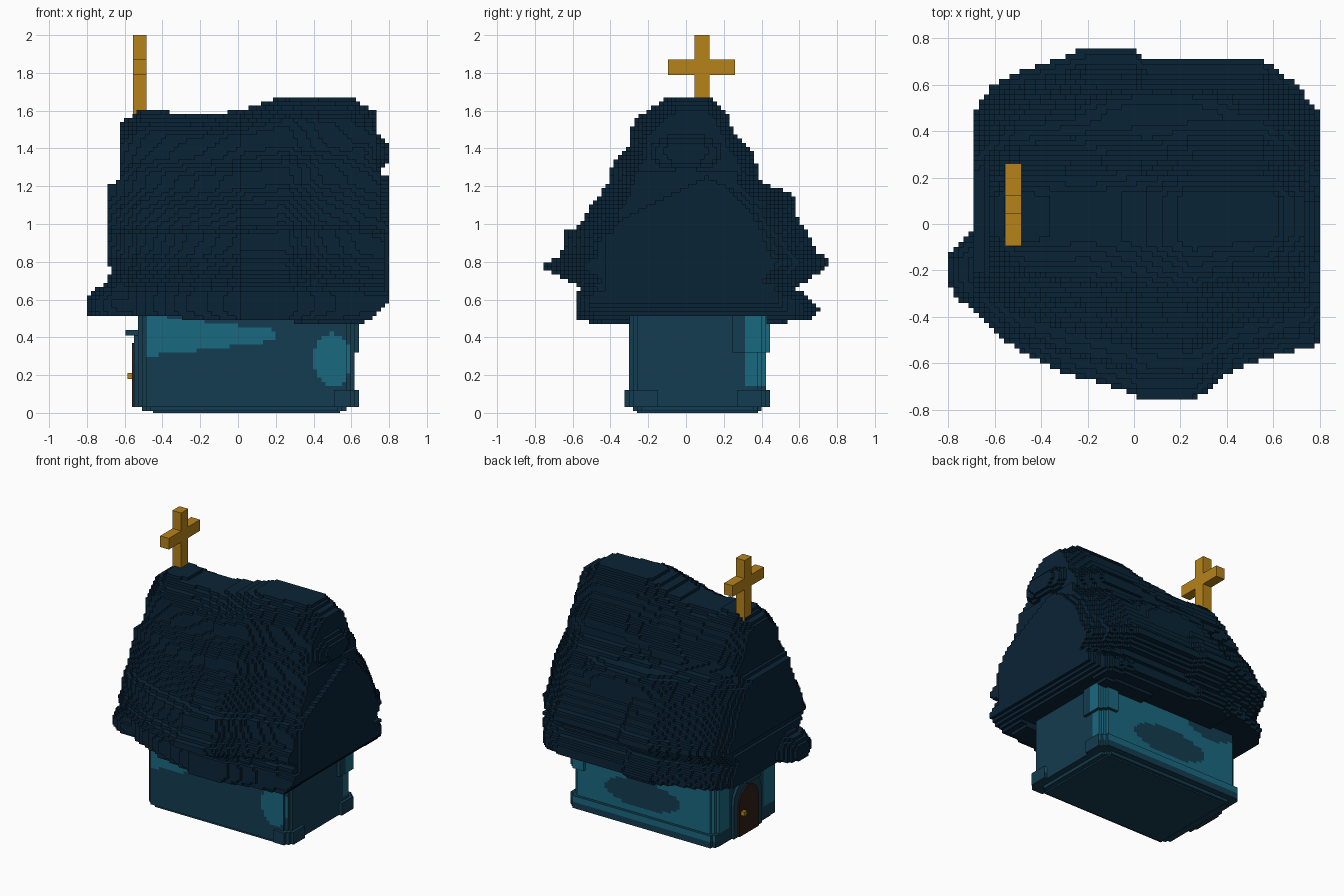
import bpy, math

if "Cube" in bpy.data.objects:
    bpy.data.objects.remove(bpy.data.objects["Cube"])

S = 0.022  # block size


def material(name, rgb):
    m = bpy.data.materials.new(name)
    m.diffuse_color = (*rgb, 1)
    m.use_nodes = True
    m.node_tree.nodes["Principled BSDF"].inputs["Base Color"].default_value = m.diffuse_color
    return m


THATCH = material("thatch", (0.003, 0.017, 0.037))
PLASTER = material("plaster", (0.007, 0.045, 0.08))
LIGHT = material("light_plaster", (0.01, 0.14, 0.215))
DOOR = material("door_wood", (0.03, 0.014, 0.008))
GOLD = material("gold", (0.47, 0.225, 0.01))


def lerp(table, t):
    """Piecewise linear lookup in a sorted list of (t, value) points."""
    if t <= table[0][0]:
        return table[0][1]
    for (a, va), (b, vb) in zip(table, table[1:]):
        if t <= b:
            return va + (vb - va) * (t - a) / (b - a)
    return table[-1][1]


def blocks(name, lo, hi, inside, mats, pick=None):
    """Blocky shell of the solid described by inside(x, y, z)."""
    n = [round((hi[i] - lo[i]) / S) for i in range(3)]
    st = [(hi[i] - lo[i]) / n[i] for i in range(3)]

    def centre(c):
        return [lo[i] + (c[i] + 0.5) * st[i] for i in range(3)]
    solid = {(i, j, k) for i in range(n[0]) for j in range(n[1]) for k in range(n[2])
             if inside(*centre((i, j, k)))}
    index, faces, slots = {}, [], []
    for c in solid:
        for ax in range(3):
            for d in (0, 1):
                nb = list(c)
                nb[ax] += 2 * d - 1
                if tuple(nb) in solid:
                    continue
                u, v = (ax + 1) % 3, (ax + 2) % 3
                ring = [(0, 0), (1, 0), (1, 1), (0, 1)]
                face = []
                for p, q in ring if d else ring[::-1]:
                    w = list(c)
                    w[ax] += d
                    w[u] += p
                    w[v] += q
                    face.append(index.setdefault(tuple(w), len(index)))
                faces.append(face)
                slots.append(pick(*centre(c), ax, d) if pick else 0)
    verts = [[lo[i] + w[i] * st[i] for i in range(3)] for w in index]
    me = bpy.data.meshes.new(name)
    me.from_pydata(verts, [], faces)
    for m in mats:
        me.materials.append(m)
    me.polygons.foreach_set("material_index", slots)
    bpy.context.collection.objects.link(bpy.data.objects.new(name, me))


def box(name, x, y, z, mat):
    bpy.ops.mesh.primitive_cube_add(size=1, location=[sum(a) / 2 for a in (x, y, z)])
    ob = bpy.context.object
    ob.name = name
    ob.scale = [a[1] - a[0] for a in (x, y, z)]
    ob.data.materials.append(mat)


# Roof: side profile by height, plan outline and ridge line by x
Y_FRONT = [(.46, -.48), (.50, -.57), (.54, -.59), (.63, -.59), (.66, -.55), (.70, -.63), (.77, -.77),
           (.84, -.66), (.96, -.64), (1.0, -.55), (1.1, -.5), (1.22, -.41), (1.3, -.4), (1.4, -.31),
           (1.54, -.28), (1.6, -.2), (1.68, -.07)]
Y_BACK = [(.46, .45), (.50, .65), (.54, .70), (.60, .66), (.66, .57), (.73, .68), (.80, .77), (.86, .69),
          (.96, .64), (1.1, .56), (1.2, .47), (1.27, .36), (1.36, .39), (1.45, .29), (1.6, .22), (1.68, .12)]
PLAN_FRONT = [(-.7, -.37), (-.63, -.44), (-.52, -.53), (-.3, -.64), (0, -.73), (.02, -.76), (.26, -.76),
              (.44, -.62), (.67, -.55), (.8, -.54)]
PLAN_BACK = [(-.7, .45), (-.62, .6), (-.5, .66), (-.3, .72), (-.2, .765), (0, .765), (.05, .71), (.55, .71),
             (.7, .6), (.8, .47)]
RIDGE = [(-.62, 1.54), (-.5, 1.61), (-.2, 1.575), (0, 1.6), (.25, 1.675), (.59, 1.675), (.74, 1.59), (.8, 1.46)]
X_LEFT = [(.47, -.55), (.5, -.68), (.7, -.69), (.77, -.67), (.82, -.70), (1.2, -.70), (1.23, -.63), (1.6, -.62)]
X_RIGHT = [(.47, .66), (.5, .71), (.55, .77), (.62, .81), (1.26, .81), (1.28, .73), (1.7, .73)]
MID = 0.04


def in_roof(x, y, z):
    # underside, raised over the walls at both ends
    under = abs(y - .06) < .36
    if z < (.51 if x > .55 and under else .505 if x < -.3 else .47 if x > .3 else .485):
        return False
    # bulge at the left eave
    if ((x + .61) / .2) ** 2 + ((y + .2) / .18) ** 2 + ((z - .57) / .13) ** 2 < 1:
        return True
    # lobe on the right gable
    if ((x - .64) / .17) ** 2 + (y / .25) ** 2 + ((z - 1.38) / .12) ** 2 < 1:
        return True
    # bulge on the back slope
    if y > 0 and (abs(x - .12) / .48) ** 2.5 + (y / .59) ** 6 + (abs(z - .9) / .31) ** 6 < 1:
        return True
    side = max(0, abs(y - MID) - .25)
    right = lerp(X_RIGHT, z) - (.1 * side if z > .65 else 0)
    if z > 1.25 - abs(y - .1) * .5:
        right = min(right, .755)
    if not lerp(X_LEFT, z) + (.2 * side if z > 1 else 0) < x < right:
        return False
    top = lerp(RIDGE, x)
    if z > top:
        return False
    front, back = lerp(PLAN_FRONT, x), lerp(PLAN_BACK, x)
    h = z if z < .8 else .8 + (z - .8) * .87 / (top - .8)
    fs, bs = (front - MID) / (-.76 - MID), (back - MID) / (.76 - MID)
    if z < .68 and x > 0:  # lower thatch tier stays wide to the right
        fs, bs = (fs + 1) / 2, (bs + 1) / 2
    f = max(front, MID + (lerp(Y_FRONT, h) - MID) * fs)
    b = min(back, MID + (lerp(Y_BACK, h) - MID) * bs)
    return f < y < b


blocks("thatched_roof", (-.8, -.755, .47), (.8, .755, 1.67), in_roof, [THATCH])


# Walls: rounded box with a slightly wider foot on some sides, patched plaster
def in_walls(x, y, z):
    foot = -.03 if z < .03 else 0
    if .03 < z < .12 and (y > .3 or x > .5 and abs(y - .06) > .2):
        foot = .022
    if z > .33 and x > .5 and y > .25:
        foot = .022
    a, b = .57 + foot, .365 + foot
    cx, cy = abs(x - .04), abs(y - .06)
    return cx < a and cy < b and cx + cy < a + b - .05


def wall_tone(x, y, z, ax, d):
    def spot(u, v, cu, cv, ru, rv):
        return ((u - cu) / ru) ** 2 + ((v - cv) / rv) ** 2 < 1
    if ax == 1 and d == 0:  # front
        return int((-.48 < x < .19 and abs(z - .41) < .11 - .12 * (x + .48))
                   or spot(x, z, .5, .28, .1, .14))
    if ax == 0 and d == 1:  # right
        return int(y > .31 and z > .15)
    if ax == 1:  # back
        return int(not (spot(x, z, .05, .26, .3, .1) or z < .08 or spot(x, z, -.3, .5, .2, .09)))
    if ax == 0:  # left
        return int(abs(y - .08) > .2 and z > .12)
    return 0


blocks("walls", (-.53, -.325, .01), (.64, .445, .54), in_walls, [PLASTER, LIGHT], wall_tone)


# Arched door panel and frame on the left wall
def arch(name, half, height, x0, x1, mat):
    pts = [(.08 - half, .03), (.08 + half, .03)]
    pts += [(.08 + half * math.cos(t * math.pi / 8), height - half + half * math.sin(t * math.pi / 8))
            for t in range(9)]
    n = len(pts)
    verts = [(x, y, z) for x in (x0, x1) for y, z in pts]
    faces = [list(range(n))[::-1], list(range(n, 2 * n))]
    faces += [[i, (i + 1) % n, n + (i + 1) % n, n + i] for i in range(n)]
    me = bpy.data.meshes.new(name)
    me.from_pydata(verts, [], faces)
    me.materials.append(mat)
    bpy.context.collection.objects.link(bpy.data.objects.new(name, me))


arch("door_frame", .16, .43, -.55, -.5, PLASTER)
arch("door", .11, .37, -.56, -.5, DOOR)
box("door_knob", (-.585, -.55), (.14, .17), (.18, .21), GOLD)
box("door_lintel", (-.595, -.53), (.0, .16), (.41, .44), PLASTER)

# Roof cross
box("cross_post", (-.555, -.485), (.045, .125), (1.5, 2.0), GOLD)
box("cross_arms", (-.555, -.485), (-.095, .26), (1.79, 1.87), GOLD)

# Ground slab under the walls
box("base_slab", (-.45, .54), (-.26, .38), (0, .03), PLASTER)
